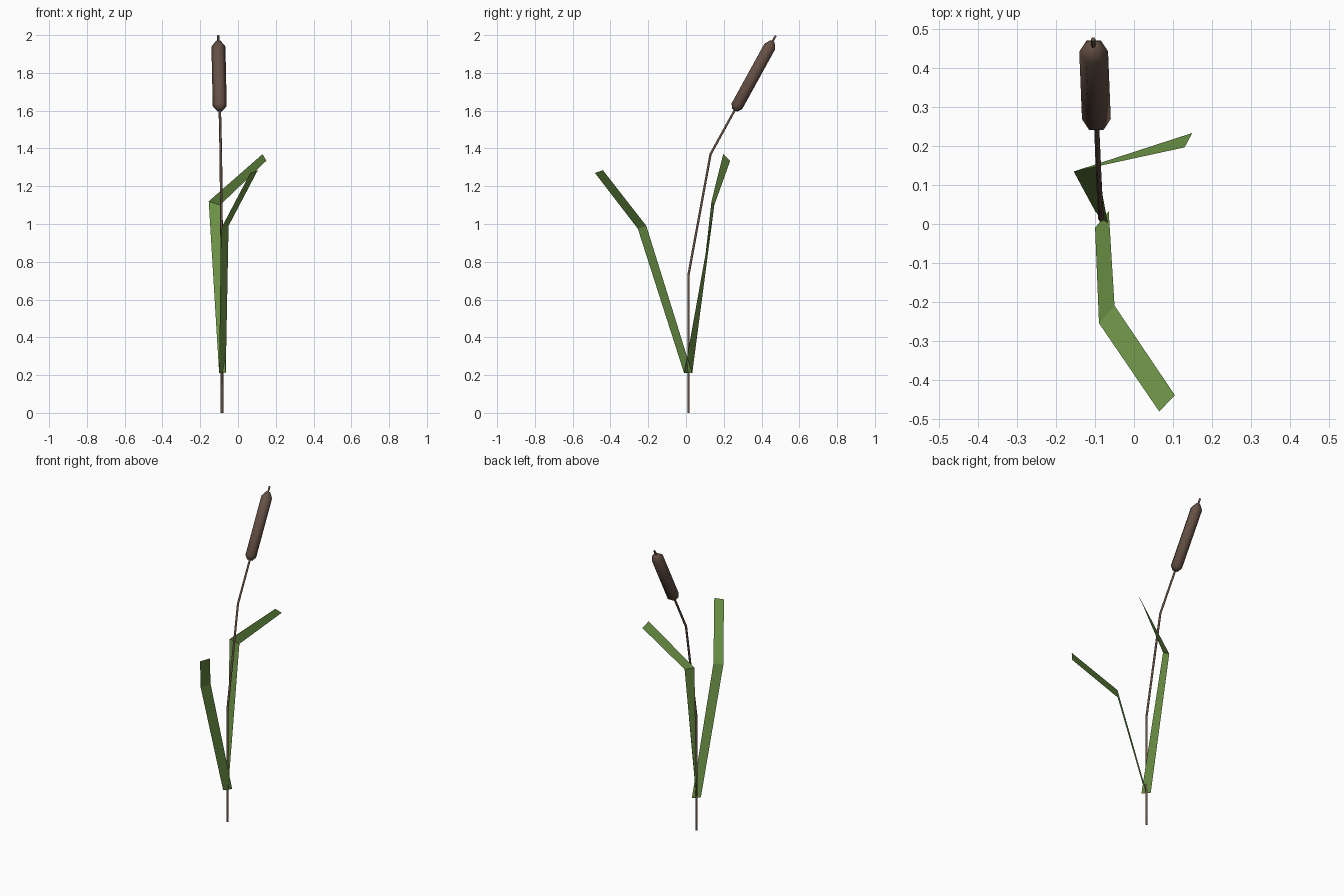
import bpy, bmesh
from math import cos, sin, pi, radians
from mathutils import Vector

if "Cube" in bpy.data.objects:
    bpy.data.objects.remove(bpy.data.objects["Cube"])


def material(name, rgb):
    m = bpy.data.materials.new(name)
    m.diffuse_color = (*rgb, 1)
    m.use_nodes = True
    m.node_tree.nodes["Principled BSDF"].inputs["Base Color"].default_value = m.diffuse_color
    return m


def add_object(name, bm, mat):
    me = bpy.data.meshes.new(name)
    bm.to_mesh(me)
    bm.free()
    me.materials.append(mat)
    ob = bpy.data.objects.new(name, me)
    bpy.context.collection.objects.link(ob)
    return ob


def tube(name, points, radii, mat, sides=6):
    """Sweep a polygon ring along a path, with a radius per point."""
    pts = [Vector(p) for p in points]
    bm = bmesh.new()
    rings = []
    for i, (p, r) in enumerate(zip(pts, radii)):
        t = Vector()
        if i:
            t += (p - pts[i - 1]).normalized()
        if i < len(pts) - 1:
            t += (pts[i + 1] - p).normalized()
        t.normalize()
        v = t.cross(Vector((1, 0, 0))).normalized()
        u = v.cross(t)
        rings.append([bm.verts.new(p + r * (u * cos(2 * pi * k / sides) + v * sin(2 * pi * k / sides)))
                      for k in range(sides)])
    for a, b in zip(rings, rings[1:]):
        for k in range(sides):
            n = (k + 1) % sides
            bm.faces.new((a[k], a[n], b[n], b[k]))
    bm.faces.new(rings[0][::-1])
    bm.faces.new(rings[-1])
    bmesh.ops.recalc_face_normals(bm, faces=bm.faces)
    ob = add_object(name, bm, mat)
    bpy.ops.object.select_all(action='DESELECT')
    ob.select_set(True)
    bpy.context.view_layer.objects.active = ob
    bpy.ops.object.shade_smooth_by_angle(angle=radians(62))
    return ob


def blade(name, left, right, mat):
    """Thin bent strip between two edge polylines."""
    bm = bmesh.new()
    a = [bm.verts.new(p) for p in left]
    b = [bm.verts.new(p) for p in right]
    for i in range(len(a) - 1):
        bm.faces.new((a[i], b[i], b[i + 1], a[i + 1]))
    return add_object(name, bm, mat)


brown = material("brown", (0.13, 0.08, 0.058))
green = material("green", (0.16, 0.31, 0.065))

# bent stem running through the head to the tip
bend, tip = Vector((-0.091, 0.13, 1.37)), Vector((-0.105, 0.475, 1.997))
tube("stem", [(-0.085, 0.013, 0), (-0.085, 0.013, 0.73), bend, tip],
     [0.007, 0.007, 0.007, 0.006], brown)

# seed head, hexagonal with tapered ends
axis = (tip - bend).normalized()
tube("seed_head", [bend + axis * d for d in (0.265, 0.29, 0.65, 0.682)],
     [0.018, 0.037, 0.037, 0.014], brown)

# front leaf
blade("front_leaf",
      [(-0.065, 0.033, 0.21), (-0.05, -0.21, 0.99), (0.105, -0.44, 1.285)],
      [(-0.10, -0.01, 0.21), (-0.09, -0.255, 0.975), (0.065, -0.482, 1.27)], green)

# back leaf, slightly twisted
blade("back_leaf",
      [(-0.10, 0.033, 0.21), (-0.155, 0.135, 1.12), (0.13, 0.197, 1.37)],
      [(-0.065, -0.01, 0.21), (-0.095, 0.15, 1.10), (0.15, 0.234, 1.335)], green)
